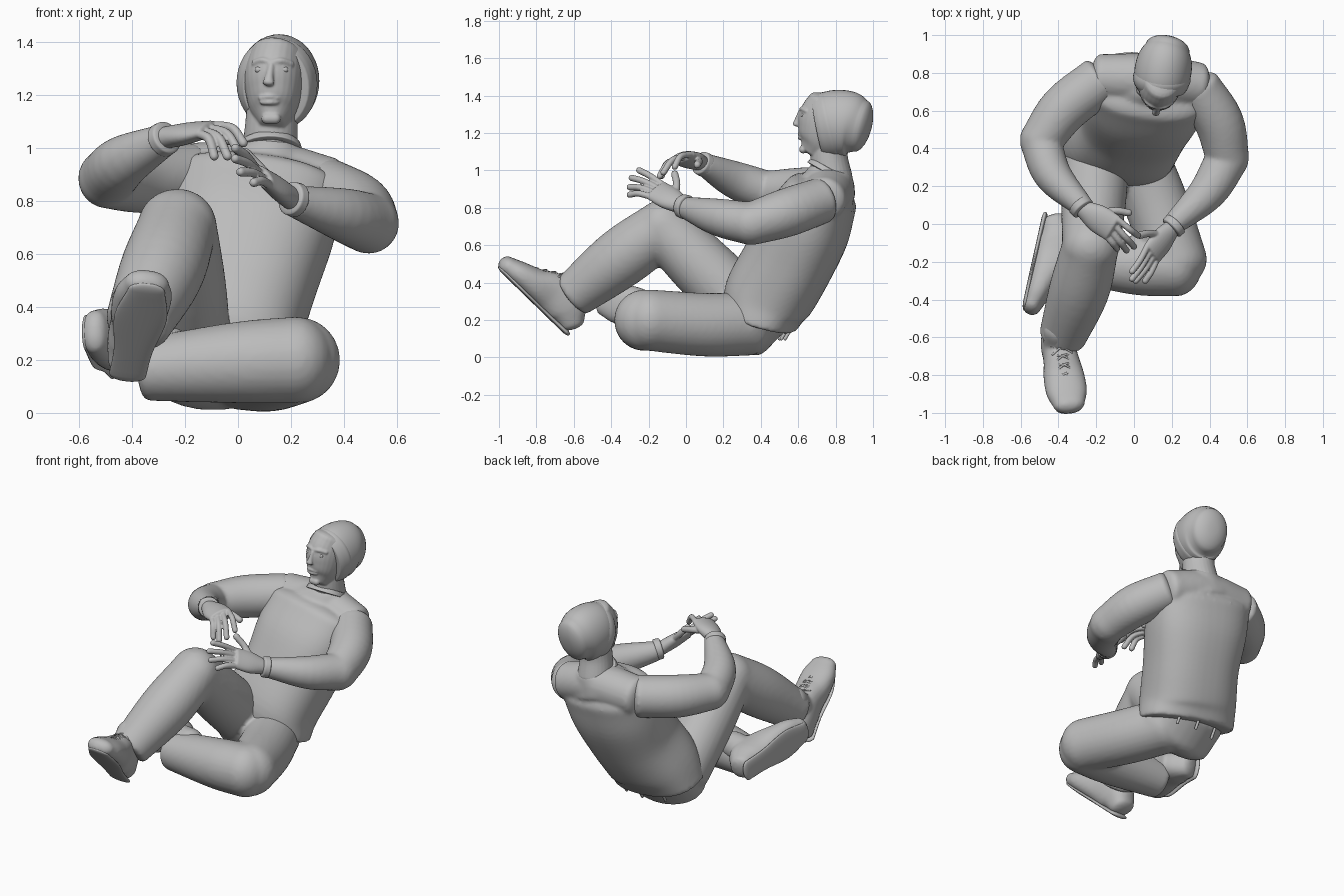
import bpy, bmesh, math
from mathutils import Vector

cube = bpy.data.objects.get("Cube")
if cube:
    bpy.data.objects.remove(cube)

clay = bpy.data.materials.new("plain grey")
clay.use_nodes = True
GREY = (.5, .5, .5, 1)
clay.diffuse_color = GREY
for node in clay.node_tree.nodes:
    if node.type == 'BSDF_PRINCIPLED':
        node.inputs["Base Color"].default_value = GREY
        node.inputs["Roughness"].default_value = .7

X = (1, 0, 0)


def spline(rows, steps):
    """Smooth curve through the rows, interpolating position and radii together."""
    rows = [Vector(r) for r in rows]
    ext = [rows[0] * 2 - rows[1]] + rows + [rows[-1] * 2 - rows[-2]]
    out = []
    for i in range(len(rows) - 1):
        a, b, c, d = ext[i:i + 4]
        for k in range(steps):
            t = k / steps
            out.append(b + (c - a) * (t / 2) + (a * 2 - b * 5 + c * 4 - d) * (t * t / 2)
                       + (b * 3 - a - c * 3 + d) * (t ** 3 / 2))
    return out + [rows[-1]]


def loft(rows, ref=X, caps=(.05, .05), power=2, sides=28, steps=5):
    """Rounded body through rows of x, y, z, half width, half depth."""
    rows = [tuple(r) if len(r) == 5 else tuple(r) + (r[-1],) for r in rows]
    path = spline(rows, steps)
    pos = [Vector(p[:3]) for p in path]
    rings = []
    for i, p in enumerate(path):
        tan = (pos[min(i + 1, len(pos) - 1)] - pos[max(i - 1, 0)]).normalized()
        rings.append((pos[i], tan, p[3], p[4]))

    def dome(ring, depth):
        c, tan, a, b = ring
        angles = [math.pi / 2 * k / 6 for k in range(1, 6)]
        return [(c + tan * depth * math.sin(q), tan, a * math.cos(q), b * math.cos(q)) for q in angles]

    rings = dome(rings[0], -caps[0])[::-1] + rings + dome(rings[-1], caps[1])
    bm = bmesh.new()
    loops = []
    for c, tan, a, b in rings:
        side = Vector(ref)
        side = (side - tan * side.dot(tan)).normalized()
        up = tan.cross(side)
        loop = []
        for k in range(sides):
            q = math.tau * k / sides
            u, v = math.cos(q), math.sin(q)
            u = math.copysign(abs(u) ** (2 / power), u)
            v = math.copysign(abs(v) ** (2 / power), v)
            loop.append(bm.verts.new(c + side * a * u + up * b * v))
        loops.append(loop)
    for lo, hi in zip(loops, loops[1:]):
        for k in range(sides):
            n = (k + 1) % sides
            bm.faces.new((lo[k], lo[n], hi[n], hi[k]))
    bm.faces.new(loops[0][::-1])
    bm.faces.new(loops[-1])
    bmesh.ops.recalc_face_normals(bm, faces=bm.faces)
    return bm


def part(name, *bodies, voxel=0, relax=4):
    """One object from several bodies, optionally fused into one skin."""
    mesh = bpy.data.meshes.new(name)
    whole = bmesh.new()
    for bm in bodies:
        bm.to_mesh(mesh)
        bm.free()
        whole.from_mesh(mesh)
    for f in whole.faces:
        f.smooth = True
    whole.to_mesh(mesh)
    whole.free()
    mesh.materials.append(clay)
    ob = bpy.data.objects.new(name, mesh)
    bpy.context.collection.objects.link(ob)
    if voxel:
        mod = ob.modifiers.new("fuse", 'REMESH')
        mod.mode = 'VOXEL'
        mod.voxel_size = voxel
        mod.use_smooth_shade = True
        mod = ob.modifiers.new("relax", 'SMOOTH')
        mod.factor = .5
        mod.iterations = relax
    return ob


def rod(points, r, sides=10):
    return loft([tuple(p) + (r,) for p in points], ref=(.3, .5, .8), caps=(r, r), sides=sides)


# Shirt: torso, shoulder yoke and slope to the neck
SHOULDERS = (1, -.12, -.08)
part("shirt",
     loft([(-.08, .4, .195, .31, .195), (-.06, .44, .32, .3, .238), (0, .54, .5, .295, .243),
           (.045, .64, .7, .32, .24), (.075, .72, .86, .325, .2)], SHOULDERS, (.01, .09), 2.4, 48),
     loft([(-.18, .775, .895, .125), (.1, .765, .895, .135), (.345, .735, .845, .12)],
          (0, 1, 0), (.05, .05)),
     loft([(.09, .75, .89, .25, .16), (.115, .77, .97, .15, .13), (.12, .78, 1.01, .115, .11)],
          caps=(.02, .01)),
     voxel=.013, relax=5)
part("collar", loft([(.12, .757, .985, .126, .125), (.12, .77, 1.008, .118, .115)],
                    SHOULDERS, (.006, .006)))

# Trousers: seat, raised right leg, folded left leg
part("trousers",
     loft([(-.06, .3, .155, .27, .175), (-.08, .42, .27, .27, .17)], caps=(.1, .05)),
     loft([(-.2, .33, .25, .175), (-.215, .09, .48, .17), (-.23, -.13, .705, .15)], caps=(.1, .135)),
     loft([(-.23, -.12, .695, .15), (-.29, -.35, .53, .16), (-.38, -.6, .335, .125)], caps=(.135, .02)),
     loft([(.02, .34, .18, .17), (.12, .1, .175, .17), (.225, -.2, .2, .164)], caps=(.1, .14)),
     loft([(.22, -.22, .2, .164), (0, -.22, .19, .154), (-.35, -.18, .165, .12)],
          (0, 0, 1), (.14, .03)),
     voxel=.014, relax=6)

# Belt loops along the waistband
for i, (x, y) in enumerate(((-.2, .53), (-.05, .56), (.08, .54))):
    part(f"belt_loop_{i}", rod([(x, y, .15), (x, y - .03, .1)], .009))


# Shoes with soles
def shoe(name, heel, toe, up):
    heel, toe, up = Vector(heel), Vector(toe), Vector(up)
    d = toe - heel
    size = d.length
    d.normalize()
    up = (up - d * up.dot(d)).normalized()
    side = d.cross(up)

    def at(s, h, w):
        return tuple(heel + d * s * size + up * h / 2) + (w, h / 2)
    body = loft([at(.04, .14, .075), at(.2, .22, .09), at(.4, .225, .092), at(.6, .17, .108),
                 at(.8, .13, .108), at(.94, .1, .085)], side, (.035, .05), 2.3)
    shaft = rod([heel + d * .15 + up * h for h in (.12, .2, .27)], .085, 20)
    part(name, body, shaft, voxel=.011)
    part(name + "_sole", loft([at(.04, .03, .07), at(.3, .026, .074), at(.65, .026, .1),
                               at(.93, .03, .07)], side, (.035, .04), 2.3))
    # Crossed laces over the instep
    laces = []
    for k in range(4):
        s, h = .42 + .08 * k, .238 - .026 * k
        for sign in (-1, 1):
            a = heel + d * s * size + up * (h - .02) + side * sign * .05
            b = heel + d * (s + .07) * size + up * (h - .04) - side * sign * .05
            laces.append(rod([a, (a + b) / 2 + up * .022, b], .006, 6))
    part(name + "_laces", *laces)


shoe("right_shoe", (-.42, -.645, .12), (-.34, -1.01, .475), (0, .7, .7))
shoe("left_shoe", (-.485, .05, .19), (-.595, -.45, .31), (1, -.2, .05))

# Sleeves
part("right_sleeve",
     loft([(-.18, .76, .89, .13), (-.37, .61, .885, .13), (-.495, .44, .885, .113)],
          (0, 0, 1), (.04, .1)),
     loft([(-.495, .44, .885, .11), (-.43, .26, .95, .1), (-.27, .09, 1.035, .06)],
          (0, 0, 1), (.1, .01)),
     voxel=.012, relax=5)
part("left_sleeve",
     loft([(.335, .725, .84, .123), (.45, .54, .775, .13), (.495, .35, .715, .115)],
          (0, 0, 1), (.04, .1)),
     loft([(.495, .35, .715, .115), (.39, .17, .75, .1), (.21, 0, .8, .06)],
          (0, 0, 1), (.1, .01)),
     voxel=.012, relax=5)


# Hands with cuffs
def hand(name, elbow, wrist, index, little, tips, thumb, bend):
    elbow, wrist, index, little, bend, thumb = map(
        Vector, (elbow, wrist, index, little, bend, thumb))
    along = (wrist - elbow).normalized()
    mid = (index + little) / 2
    across = index - little
    half = across.length / 2 + .02
    bodies = [loft([tuple(wrist) + (.048, .042), tuple((wrist + mid) / 2) + (half, .04),
                    tuple(mid) + (half, .03)], across, (.04, .015))]
    for k, tip in enumerate(tips):
        base = index.lerp(little, k / 3)
        tip = Vector(tip)
        bodies.append(rod([base, (base + tip) / 2 + bend, tip], .0175))
    root = wrist.lerp(index, .4)
    bodies.append(rod([root, (root + thumb) / 2 + across * .15, thumb], .02))
    part(name, *bodies, voxel=.005, relax=2)
    part(name + "_cuff", loft([tuple(wrist - along * .03) + (.066,), tuple(wrist) + (.064,)],
                              across, (.012, .012)))


hand("right_hand", (-.42, .26, .95), (-.27, .08, 1.04), (-.08, .02, 1.085), (-.15, -.06, 1.055),
     [(.02, -.06, 1.02), (0, -.12, .99), (-.04, -.14, .97), (-.09, -.13, .97)],
     (-.03, .06, 1.03), (.01, -.01, .022))
hand("left_hand", (.39, .17, .75), (.2, -.02, .81), (.07, -.12, .92), (.12, -.19, .86),
     [(-.01, -.25, 1), (-.01, -.29, .96), (.01, -.3, .91), (.06, -.3, .87)],
     (.03, -.06, .98), (0, -.01, .012))

# Head, neck and facial features
TURN = (1, -.1, 0)
part("head",
     loft([(.13, .67, 1.095, .05, .065), (.132, .7, 1.14, .085, .105), (.135, .725, 1.2, .106, .133),
           (.138, .75, 1.27, .115, .15), (.15, .785, 1.335, .108, .142)], TURN, (.015, .05)),
     loft([(.12, .78, .96, .11), (.125, .765, 1.07, .1), (.13, .77, 1.18, .095)]),
     loft([(.125, .61, 1.312, .012), (.119, .598, 1.275, .015), (.115, .588, 1.247, .022, .018)],
          TURN, (.01, .012)),
     rod([(.062, .65, 1.322), (.092, .627, 1.332), (.124, .618, 1.322)], .012),
     rod([(.124, .618, 1.322), (.162, .62, 1.33), (.2, .642, 1.318)], .012),
     rod([(.085, .617, 1.19), (.115, .605, 1.195), (.15, .614, 1.19)], .009),
     rod([(.09, .617, 1.174), (.117, .607, 1.173), (.145, .615, 1.174)], .01),
     rod([(.11, .628, 1.112), (.14, .626, 1.112)], .022),
     voxel=.005, relax=5)
for name, x, y in (("right_eye", .084, .63), ("left_eye", .17, .625)):
    part(name, loft([(x - .008, y, 1.296, .012), (x + .008, y, 1.296, .012)],
                    (0, 0, 1), (.012, .012)))

# Knitted cap with rolled brim and drooping back
part("cap", loft([
    (.145, .735, 1.235, .135, .165), (.15, .79, 1.25, .15, .178), (.165, .87, 1.252, .145, .172),
    (.178, .93, 1.238, .118, .142)], TURN, (.005, .06), 2, 40))
part("cap_brim", loft([
    (.143, .705, 1.23, .125, .158), (.145, .73, 1.235, .141, .17),
    (.147, .765, 1.243, .153, .179), (.15, .795, 1.25, .148, .174)], TURN, (.004, .004), 2, 40))
